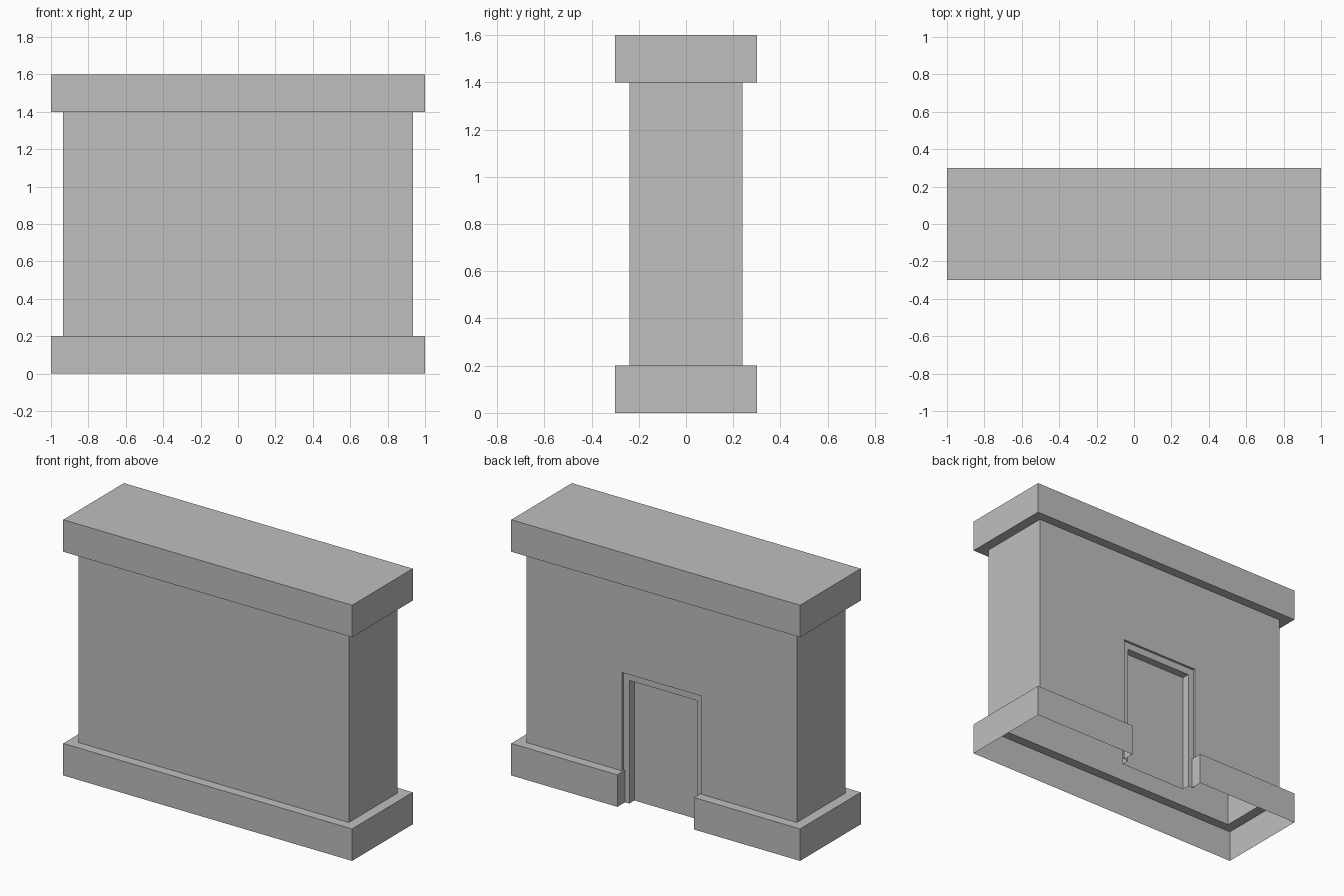
import bpy

if "Cube" in bpy.data.objects:
    bpy.data.objects.remove(bpy.data.objects["Cube"])

# Main sizes
OUT_X, OUT_Y = 1.0, 0.3          # plinth and cornice half sizes
WALL_X, WALL_Y = 0.935, 0.24     # wall half sizes
Z1, Z2, Z3 = 0.2, 1.4, 1.6       # plinth top, wall top, cornice top
GAP = 0.265                      # half width of the plinth gap
HOLE_X, HOLE_Z = 0.275, 0.815    # doorway opening
DOOR_X, DOOR_Z = 0.235, 0.77     # inner edge of the door frame
FRAME_Y, DOOR_Y = 0.225, 0.175   # frame face and door face

stone = bpy.data.materials.new("grey_stone")
stone.diffuse_color = (0.52, 0.52, 0.52, 1)
stone.use_nodes = True
stone.node_tree.nodes["Principled BSDF"].inputs["Base Color"].default_value = stone.diffuse_color


def make(name, faces):
    """Make an object from a list of faces given as corner points."""
    verts = list(dict.fromkeys(p for f in faces for p in f))
    index = {p: i for i, p in enumerate(verts)}
    mesh = bpy.data.meshes.new(name)
    mesh.from_pydata(verts, [], [[index[p] for p in f] for f in faces])
    mesh.materials.append(stone)
    bpy.context.collection.objects.link(bpy.data.objects.new(name, mesh))


def rect(x, y):
    return [(-x, y), (-x, -y), (x, -y), (x, y)]


def at(path, z):
    return [(x, y, z) for x, y in path]


def skin(a, b, closed=False):
    """Quads between two matching rows of points."""
    n = len(a)
    return [[a[i], a[(i + 1) % n], b[(i + 1) % n], b[i]]
            for i in range(n if closed else n - 1)]


def arch(x, z, y):
    return [(-x, y, 0.0), (-x, y, z), (x, y, z), (x, y, 0.0)]


# Plinth: open below, broken by the doorway at the back
outer = [(-GAP, FRAME_Y), (-GAP, OUT_Y)] + rect(OUT_X, OUT_Y) + [(GAP, OUT_Y), (GAP, FRAME_Y)]
inner = [(-HOLE_X, FRAME_Y), (-HOLE_X, WALL_Y)] + rect(WALL_X, WALL_Y) + [(HOLE_X, WALL_Y), (HOLE_X, FRAME_Y)]
make("plinth", skin(at(outer, 0.0), at(outer, Z1)) + [at(outer + inner[::-1], Z1)])

# Walls: plain front and sides, back wall cut by the doorway
wall = rect(WALL_X, WALL_Y)
back = [(-WALL_X, Z1), (-WALL_X, Z2), (WALL_X, Z2), (WALL_X, Z1),
        (HOLE_X, Z1), (HOLE_X, HOLE_Z), (-HOLE_X, HOLE_Z), (-HOLE_X, Z1)]
make("walls", skin(at(wall, Z1), at(wall, Z2)) + [[(x, WALL_Y, z) for x, z in back]])

# Door frame: recessed reveal, flat frame and inner jamb
steps = [arch(HOLE_X, HOLE_Z, WALL_Y), arch(HOLE_X, HOLE_Z, FRAME_Y),
         arch(DOOR_X, DOOR_Z, FRAME_Y), arch(DOOR_X, DOOR_Z, DOOR_Y)]
make("door_frame", [f for a, b in zip(steps, steps[1:]) for f in skin(a, b)])

# Door panel
make("door", [steps[-1]])

# Cornice: overhanging slab, hollow above the walls
slab = rect(OUT_X, OUT_Y)
soffit = [[a, d, c, b] for a, b, c, d in skin(at(slab, Z2), at(wall, Z2), True)]
make("cornice", soffit + skin(at(slab, Z2), at(slab, Z3), True) + [at(slab, Z3)])
